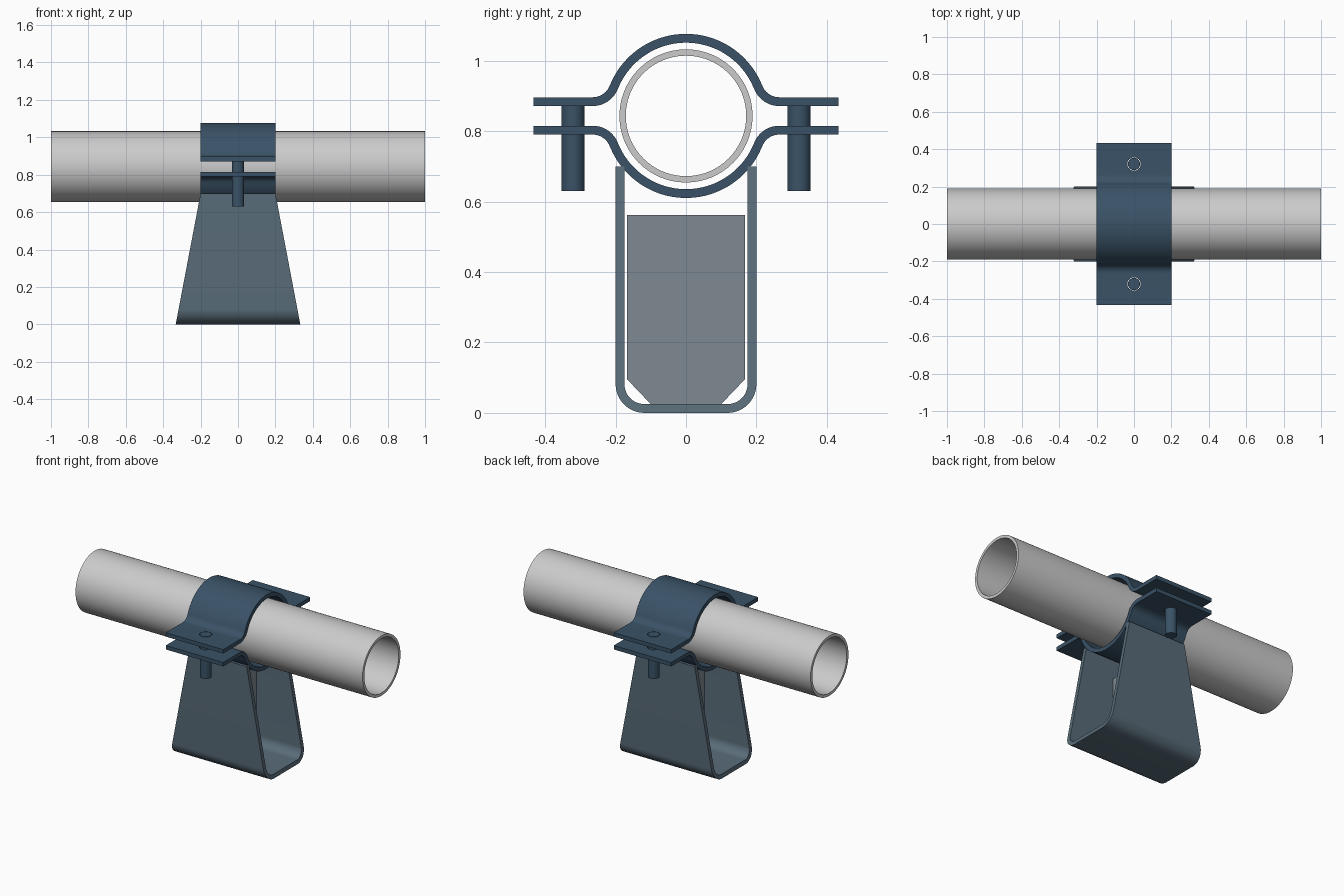
import bpy, bmesh
from math import sin, cos, pi, radians, atan2, sqrt

if "Cube" in bpy.data.objects:
    bpy.data.objects.remove(bpy.data.objects["Cube"])

CZ = 0.8435          # pipe axis height
T = 0.025            # plate thickness


def material(name, rgb):
    m = bpy.data.materials.new(name)
    m.diffuse_color = (*rgb, 1)
    m.use_nodes = True
    m.node_tree.nodes["Principled BSDF"].inputs["Base Color"].default_value = m.diffuse_color
    return m


DARK = material("clamp_blue", (0.042, 0.085, 0.135))
MID = material("base_blue", (0.10, 0.15, 0.19))
PALE = material("rib_grey", (0.21, 0.25, 0.29))


def finish(bm, name, mat=None):
    bmesh.ops.recalc_face_normals(bm, faces=bm.faces[:])
    me = bpy.data.meshes.new(name)
    bm.to_mesh(me)
    bm.free()
    ob = bpy.data.objects.new(name, me)
    bpy.context.collection.objects.link(ob)
    if mat:
        me.materials.append(mat)
    return ob


def smooth(ob):
    bpy.ops.object.select_all(action='DESELECT')
    ob.select_set(True)
    bpy.context.view_layer.objects.active = ob
    bpy.ops.object.shade_smooth_by_angle(angle=radians(30))


def strip(name, side_a, side_b, half, mat, closed=False):
    """Solid between two matching (y, z) lines, reaching +-half(z) in x."""
    bm = bmesh.new()
    rings = [[bm.verts.new((s * half(z), y, z)) for (y, z), s in
              ((a, -1), (a, 1), (b, 1), (b, -1))] for a, b in zip(side_a, side_b)]
    n = len(rings)
    for i in range(n if closed else n - 1):
        r, q = rings[i], rings[(i + 1) % n]
        for k in range(4):
            bm.faces.new((r[k], r[(k + 1) % 4], q[(k + 1) % 4], q[k]))
    if not closed:
        bm.faces.new(rings[0])
        bm.faces.new(rings[-1])
    return finish(bm, name, mat)


def rod(name, y, r, z0, z1, mat=None):
    bm = bmesh.new()
    bmesh.ops.create_cone(bm, cap_ends=True, segments=32, radius1=r, radius2=r, depth=z1 - z0)
    bmesh.ops.translate(bm, vec=(0, y, (z0 + z1) / 2), verts=bm.verts[:])
    return finish(bm, name, mat)


def arc(cy, cz, r, a0, a1, n):
    return [(cy + r * cos(a0 + (a1 - a0) * i / n), cz + r * sin(a0 + (a1 - a0) * i / n))
            for i in range(n + 1)]


# pipe
smooth(strip("pipe", arc(0, CZ, 0.189, 0, 2 * pi, 96)[:-1],
             arc(0, CZ, 0.171, 0, 2 * pi, 96)[:-1], lambda z: 1.0, None, closed=True))

# clamp halves: flange, fillet and saddle arc, mirrored in y and z
FY, RF, RM, FZ = 0.265, 0.0643, 0.2205, 0.0405
ang = atan2(FZ + RF, FY)


def clamp_side(off):
    half = [(0.433, FZ + off)]
    half += arc(FY, FZ + RF, RF - off, -pi / 2, ang - pi, 12)
    half += arc(0, 0, RM + off, ang, pi / 2, 24)[1:]
    return half + [(-y, z) for y, z in half[-2::-1]]


holes = [rod("bolt_hole_cutter", s * 0.321, 0.036, 0.5, 1.2) for s in (-1, 1)]
for name, s in (("upper_clamp", 1), ("lower_clamp", -1)):
    a, b = ([(y, CZ + s * z) for y, z in clamp_side(o)] for o in (T / 2, -T / 2))
    ob = strip(name, a, b, lambda z: 0.2, DARK)
    bpy.context.view_layer.objects.active = ob
    for h in holes:
        m = ob.modifiers.new("bolt_hole", 'BOOLEAN')
        m.operation, m.solver, m.object = 'DIFFERENCE', 'EXACT', h
        bpy.ops.object.modifier_apply(modifier=m.name)
    smooth(ob)
for h in holes:
    bpy.data.objects.remove(h)

# bolts
for name, s in (("front_bolt", -1), ("back_bolt", 1)):
    smooth(rod(name, s * 0.321, 0.033, 0.63, CZ + FZ + T / 2, DARK))


# bent base saddle, tapering towards the top
def base_side(inset):
    half = [(0.2 - inset, 0.7)] + arc(0.118, 0.082, 0.082 - inset, 0, -pi / 2, 12)
    return half + [(-y, z) for y, z in half[::-1]]


smooth(strip("base_saddle", base_side(0), base_side(T), lambda z: 0.333 - 0.19 * z, MID))

# inner rib plate with chamfered lower corners
left = [(-0.1, 0.025), (-0.167, 0.095), (-0.167, 0.562)]
strip("inner_rib", left, [(-y, z) for y, z in left], lambda z: 0.0125, PALE)
